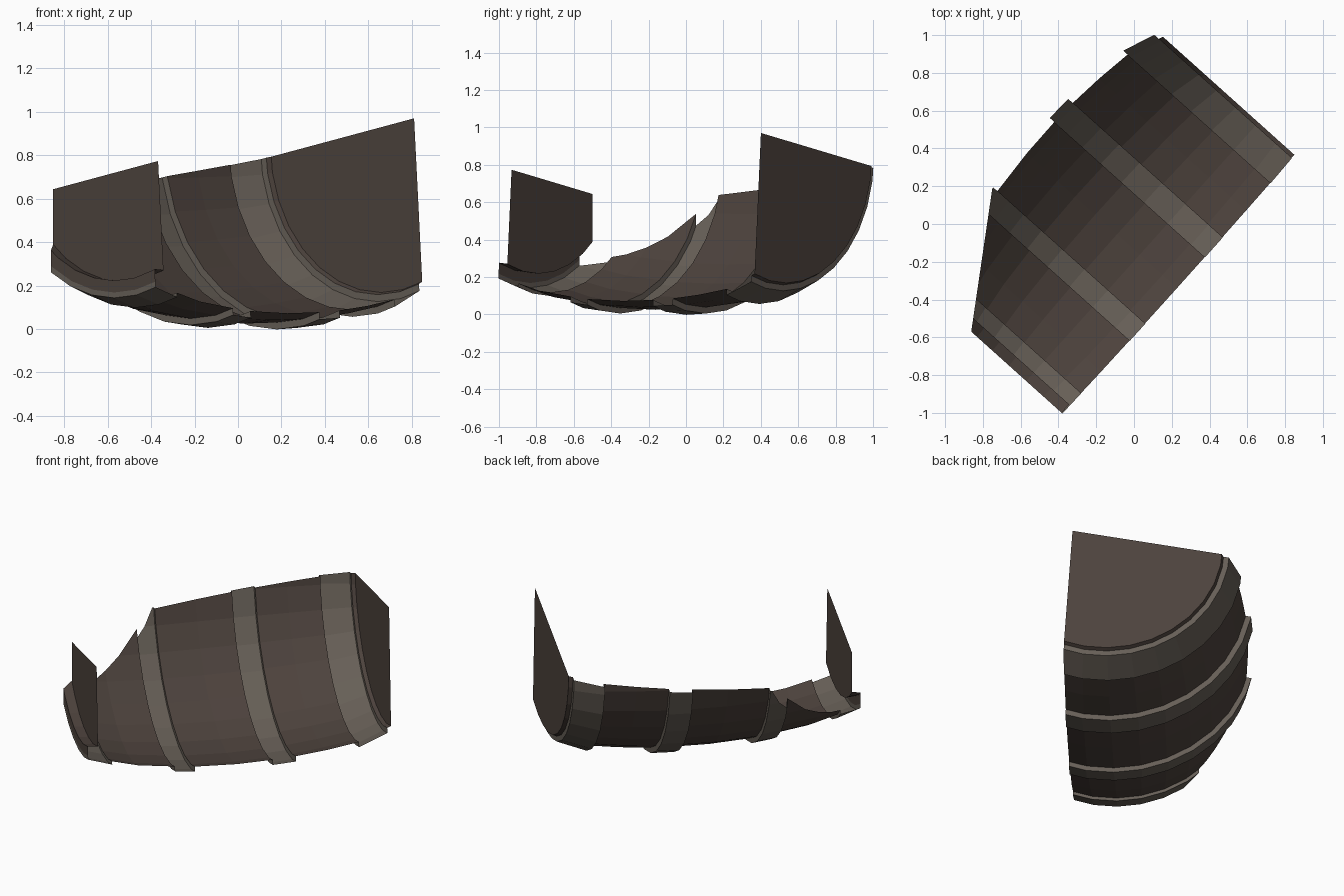
import bpy, bmesh, math
from mathutils import Vector

if "Cube" in bpy.data.objects:
    bpy.data.objects.remove(bpy.data.objects["Cube"])

# Barrel axis runs along V, L is the level sideways direction
V = Vector((0.668, 0.744, 0))
L = Vector((0.744, -0.668, 0))
Z = Vector((0, 0, 1))
AXIS_U, AXIS_Z, SIDES = 0.131, 0.853, 32


def material(name, rgb):
    m = bpy.data.materials.new(name)
    m.diffuse_color = (*rgb, 1)
    m.use_nodes = True
    m.node_tree.nodes["Principled BSDF"].inputs["Base Color"].default_value = m.diffuse_color
    return m


wood = material("dark_wood", (0.075, 0.056, 0.047))
iron = material("dull_iron", (0.135, 0.115, 0.095))

# Planes that trim the barrel: (point, normal pointing to the removed side)
top_n = Z - 0.2 * L - 0.112 * V
CUTS = [
    (Vector((0.81, 0.40, 0.97)), top_n),
    (L * 0.336 + Z * 0.97, L + 0.067 * Z),
    (Vector((-0.75, 0.19, 0)), Vector((-1, 0.147, 0))),
]


def revolve(name, profile, mat):
    """Spin a (distance along axis, radius) profile and trim it."""
    bm = bmesh.new()
    rings = []
    for v, r in profile:
        ring = []
        for i in range(SIDES):
            a = 2 * math.pi * i / SIDES
            ring.append(bm.verts.new(
                V * v + L * (AXIS_U + r * math.sin(a)) + Z * (AXIS_Z - r * math.cos(a))))
        rings.append(ring)
    for a, b in zip(rings, rings[1:]):
        for i in range(SIDES):
            j = (i + 1) % SIDES
            bm.faces.new((a[i], a[j], b[j], b[i]))
    if len(rings) == 1:
        bm.faces.new(rings[0])
    for co, no in CUTS:
        bmesh.ops.bisect_plane(bm, geom=bm.verts[:] + bm.edges[:] + bm.faces[:],
                               plane_co=co, plane_no=no.normalized(), clear_outer=True)
    me = bpy.data.meshes.new(name)
    bm.to_mesh(me)
    bm.free()
    me.materials.append(mat)
    ob = bpy.data.objects.new(name, me)
    bpy.context.collection.objects.link(ob)
    return ob


# Flat barrel heads
revolve("small_head", [(-0.94, 0.635)], wood)
revolve("large_head", [(0.84, 0.665)], wood)

# Stave shell sections between the hoops
revolve("small_rim", [(-0.94, 0.635), (-1.0, 0.63), (-1.0, 0.685)], wood)
revolve("staves_small_end", [(-0.855, 0.735), (-0.70, 0.775), (-0.474, 0.805)], wood)
revolve("staves_middle", [(-0.354, 0.818), (-0.1, 0.828), (0.12, 0.823)], wood)
revolve("staves_large_end", [(0.26, 0.815), (0.45, 0.795), (0.645, 0.765)], wood)
revolve("large_rim", [(0.817, 0.695), (0.84, 0.685), (0.84, 0.665)], wood)

# Raised hoops with stepped edges: start, end, stave radii, outer radii
HOOPS = [
    (-1.0, -0.855, 0.685, 0.735, 0.71, 0.755),
    (-0.474, -0.354, 0.805, 0.818, 0.835, 0.848),
    (0.12, 0.26, 0.823, 0.815, 0.855, 0.848),
    (0.645, 0.817, 0.765, 0.695, 0.797, 0.727),
]
for n, (v0, v1, s0, s1, r0, r1) in enumerate(HOOPS, 1):
    revolve(f"hoop_{n}", [(v0, s0), (v0, r0), (v1, r1), (v1, s1)], iron)
